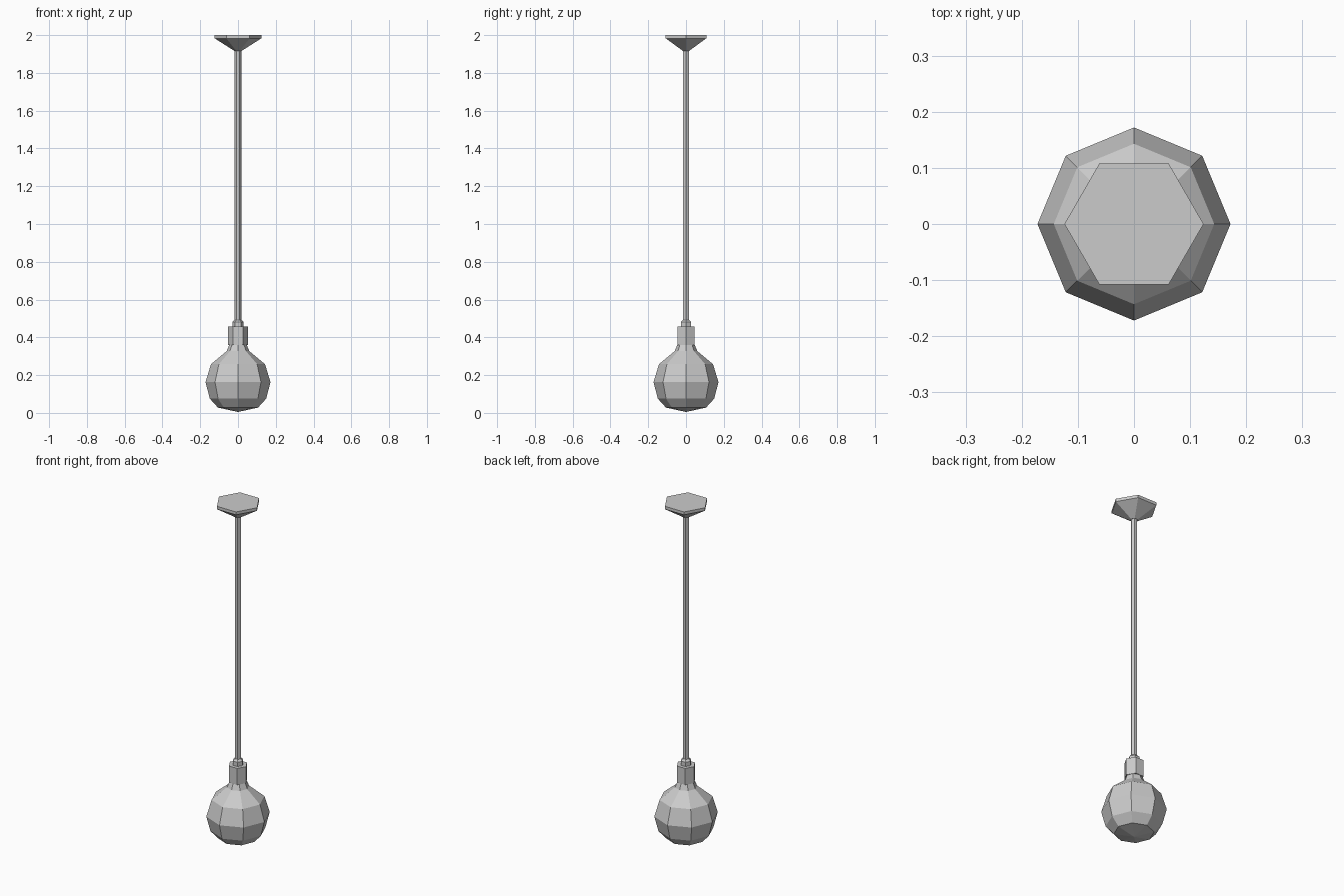
import bpy
import math

cube = bpy.data.objects.get("Cube")
if cube:
    bpy.data.objects.remove(cube, do_unlink=True)

grey = bpy.data.materials.new("light grey")
grey.use_nodes = True
colour = (0.6, 0.6, 0.6, 1)
grey.diffuse_color = colour
grey.node_tree.nodes["Principled BSDF"].inputs["Base Color"].default_value = colour


def lathe(name, sides, profile):
    """Turn (radius, height) points, bottom to top, into a closed flat-faced solid."""
    verts, faces, rings = [], [], []
    for radius, z in profile:
        count = sides if radius > 0 else 1
        rings.append([len(verts) + i % count for i in range(sides)])
        for i in range(count):
            a = math.tau * i / sides
            verts.append((radius * math.cos(a), radius * math.sin(a), z))
    for low, high in zip(rings, rings[1:]):
        for i in range(sides):
            j = (i + 1) % sides
            quad = [low[i], low[j], high[j], high[i]]
            faces.append(list(dict.fromkeys(quad)))
    if profile[0][0] > 0:
        faces.append(rings[0][::-1])
    if profile[-1][0] > 0:
        faces.append(rings[-1])
    mesh = bpy.data.meshes.new(name)
    mesh.from_pydata(verts, [], faces)
    mesh.materials.append(grey)
    obj = bpy.data.objects.new(name, mesh)
    bpy.context.collection.objects.link(obj)
    return obj


# Faceted globe with a narrow neck
lathe("bulb", 8, [(0, 0.005), (0.106, 0.028), (0.149, 0.075), (0.172, 0.163),
                  (0.143, 0.258), (0.06, 0.327), (0.042, 0.37)])
# Lamp holder and its small cap
lathe("socket", 6, [(0.053, 0.36), (0.053, 0.457)])
lathe("socket_cap", 6, [(0.03, 0.457), (0.03, 0.482), (0.018, 0.493)])
# Long hanging rod
lathe("rod", 6, [(0.018, 0.48), (0.018, 1.93)])
# Ceiling mount, widening upwards
lathe("ceiling_mount", 6, [(0.02, 1.917), (0.124, 1.983), (0.124, 2.0)])
